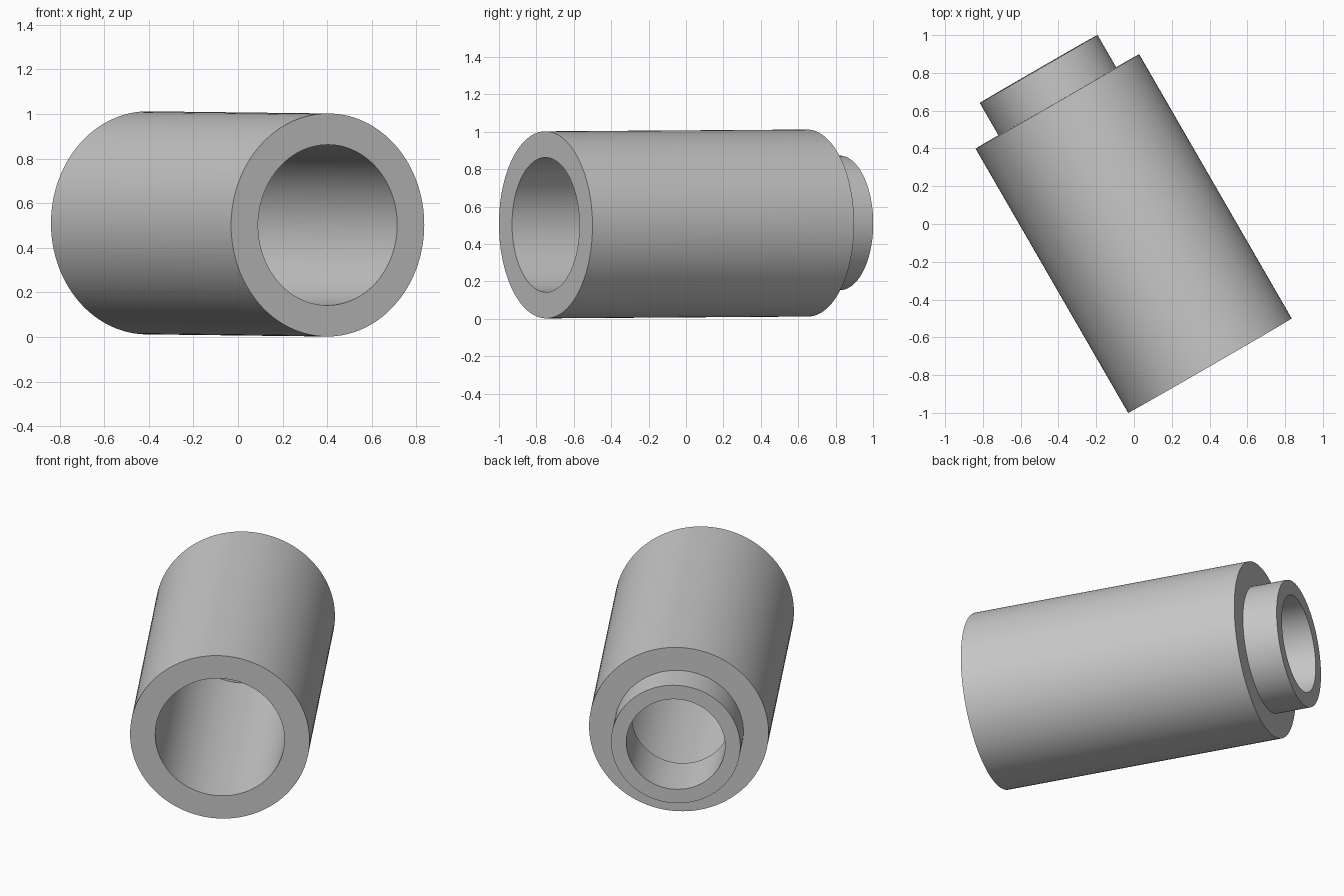
import bpy, bmesh, math

cube = bpy.data.objects.get("Cube")
if cube:
    bpy.data.objects.remove(cube, do_unlink=True)

SEGMENTS = 128
OUTER, BORE, SPIGOT_BORE = 0.5, 0.36, 0.275
BODY_LEN, TOTAL_LEN, STEP_DEPTH = 1.615, 1.814, 1.465

grey = bpy.data.materials.new("plain grey")
grey.use_nodes = True
colour = (0.58, 0.58, 0.58, 1)
grey.diffuse_color = colour
grey.node_tree.nodes["Principled BSDF"].inputs["Base Color"].default_value = colour


def lathe(name, profile):
    """Turn a closed (distance, radius) profile around the local y axis."""
    bm = bmesh.new()
    rings = []
    for i in range(SEGMENTS):
        a = math.tau * i / SEGMENTS
        rings.append([bm.verts.new((r * math.cos(a), t, r * math.sin(a)))
                      for t, r in profile])
    n = len(profile)
    for i in range(SEGMENTS):
        here, there = rings[i], rings[(i + 1) % SEGMENTS]
        for j in range(n):
            k = (j + 1) % n
            bm.faces.new((here[j], here[k], there[k], there[j]))
    bmesh.ops.recalc_face_normals(bm, faces=bm.faces)
    mesh = bpy.data.meshes.new(name)
    bm.to_mesh(mesh)
    bm.free()
    mesh.materials.append(grey)
    obj = bpy.data.objects.new(name, mesh)
    bpy.context.collection.objects.link(obj)
    return obj


# Thick sleeve with a narrower spigot at the back and a stepped bore
sleeve = lathe("stepped_sleeve", [
    (0, BORE), (0, OUTER),
    (BODY_LEN, OUTER), (BODY_LEN, BORE),
    (TOTAL_LEN, BORE), (TOTAL_LEN, SPIGOT_BORE),
    (STEP_DEPTH, SPIGOT_BORE), (STEP_DEPTH, BORE),
])

# Lay it on its side, turned and very slightly raised at the back
sleeve.rotation_euler = (0.006, 0, math.radians(30))
sleeve.location = (0.402, -0.75, 0.502)

bpy.ops.object.select_all(action="DESELECT")
sleeve.select_set(True)
bpy.context.view_layer.objects.active = sleeve
bpy.ops.object.shade_smooth_by_angle(angle=math.radians(30))
